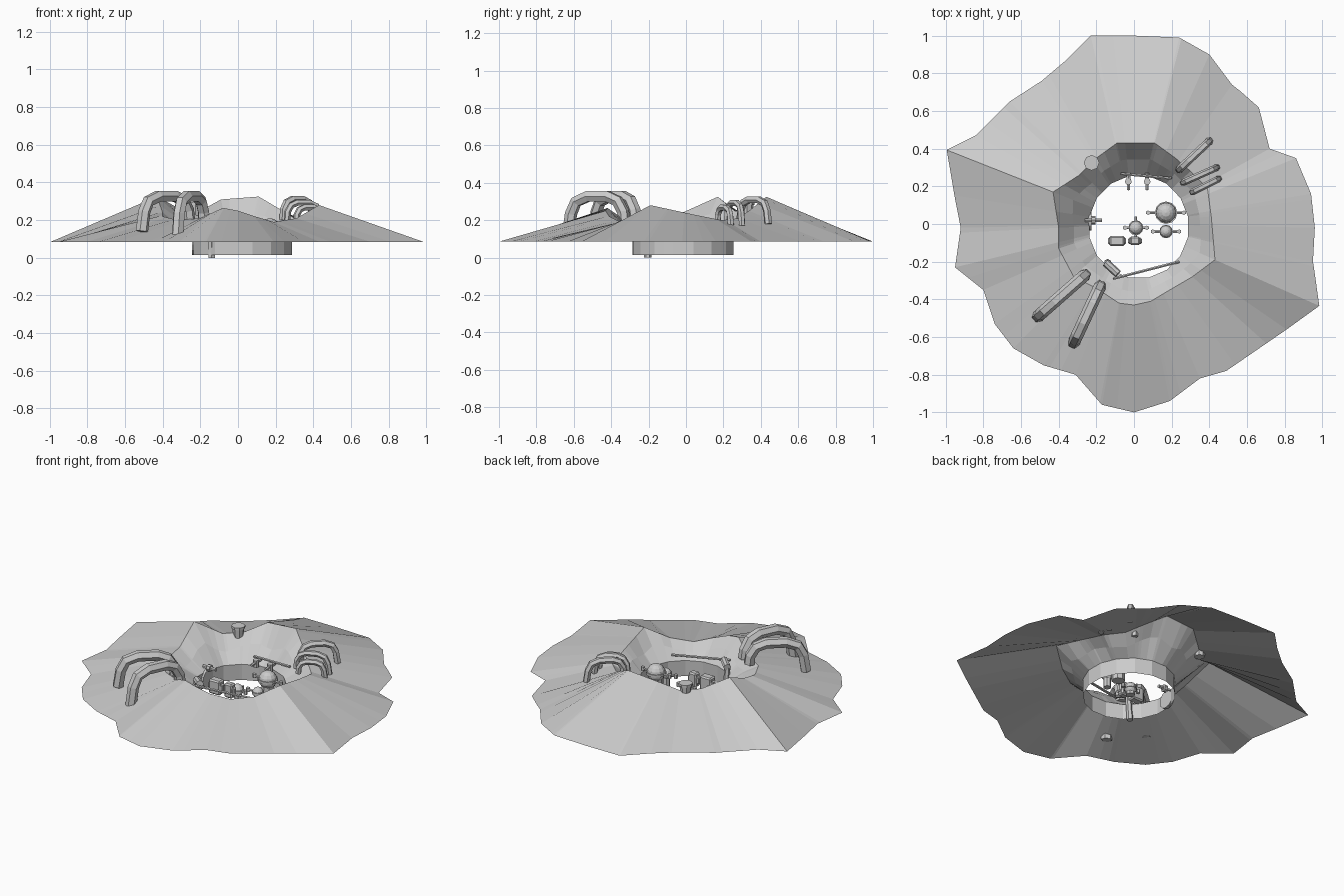
import bpy, bmesh, math, random
from mathutils import Vector

if "Cube" in bpy.data.objects:
    bpy.data.objects.remove(bpy.data.objects["Cube"])
random.seed(4)


def add_mesh(name, bm):
    bmesh.ops.recalc_face_normals(bm, faces=bm.faces[:])
    me = bpy.data.meshes.new(name)
    bm.to_mesh(me)
    bm.free()
    ob = bpy.data.objects.new(name, me)
    bpy.context.collection.objects.link(ob)
    return ob


def rod(name, a, b, r, sides=6, r2=None):
    a, b = Vector(a), Vector(b)
    bm = bmesh.new()
    bmesh.ops.create_cone(bm, cap_ends=True, segments=sides, radius1=r,
                          radius2=r if r2 is None else r2, depth=(b - a).length)
    ob = add_mesh(name, bm)
    ob.rotation_mode = 'QUATERNION'
    ob.rotation_quaternion = (b - a).to_track_quat('Z', 'Y')
    ob.location = (a + b) / 2
    return ob


def ball(name, c, r):
    bm = bmesh.new()
    bmesh.ops.create_uvsphere(bm, u_segments=12, v_segments=8, radius=r)
    add_mesh(name, bm).location = c


def box(name, c, size, bevel=0.008):
    bm = bmesh.new()
    bmesh.ops.create_cube(bm, size=1)
    for v in bm.verts:
        v.co = Vector(v.co[i] * size[i] for i in range(3))
    bmesh.ops.bevel(bm, geom=bm.edges[:], offset=bevel, segments=1, affect='EDGES')
    add_mesh(name, bm).location = c


def arch(name, a, b, top, r):
    # hexagonal tube bent over from one foot to the other
    a, b = Vector(a), Vector(b)
    run = b - a
    path = [a]
    for t, h in ((0.02, .6), (.12, .88), (.3, 1), (.65, 1), (.86, .86), (.95, .55)):
        p = a + run * t
        base = min(a.z, b.z)
        p.z = base + (top - r - base) * h
        path.append(p)
    path.append(b)
    side = Vector((run.x, run.y, 0)).normalized().cross(Vector((0, 0, 1)))
    bm = bmesh.new()
    rings = []
    for i, p in enumerate(path):
        d = (path[min(i + 1, len(path) - 1)] - path[max(i - 1, 0)]).normalized()
        up = side.cross(d)
        rings.append([bm.verts.new(p + r * (math.cos(k * math.pi / 3) * side + math.sin(k * math.pi / 3) * up))
                      for k in range(6)])
    for r0, r1 in zip(rings, rings[1:]):
        for k in range(6):
            bm.faces.new((r0[k], r0[(k + 1) % 6], r1[(k + 1) % 6], r1[k]))
    bm.faces.new(rings[0])
    bm.faces.new(rings[-1])
    add_mesh(name, bm)


# crater outlines: foot of the slope, then the rim with its heights
foot = [(-.23, 1), (0, 1), (.24, .99), (.40, .90), (.52, .74), (.66, .63), (.72, .40), (.86, .35),
        (.94, .16), (.96, -.02), (.95, -.2), (.99, -.43), (.81, -.56), (.49, -.78), (.35, -.82),
        (.19, -.94), (0, -1), (-.17, -.96), (-.31, -.80), (-.48, -.75), (-.64, -.66), (-.74, -.53),
        (-.80, -.35), (-.95, -.23), (-.92, -.02), (-1, .39), (-.84, .47), (-.66, .65), (-.49, .76), (-.36, .87)]
foot = [(x, y, .085) for x, y in foot]
rim = [(-.09, .43, .31), (.11, .43, .325), (.22, .35, .26), (.3, .28, .21), (.39, .19, .2), (.41, .04, .23),
       (.43, -.19, .28), (.31, -.28, .21), (.19, -.35, .19), (.09, -.41, .22), (0, -.43, .25), (-.08, -.42, .265),
       (-.2, -.34, .21), (-.32, -.28, .2), (-.4, -.13, .22), (-.4, -.02, .24), (-.43, .17, .325),
       (-.29, .26, .25), (-.2, .35, .25)]
wall = [(.025 + .267 * math.cos(k * math.pi / 8 + .2), -.015 + .275 * math.sin(k * math.pi / 8 + .2), .115)
        for k in range(16)]


def ang(p):
    return math.atan2(p[1], p[0])


def hit(poly, a):
    # point where the ray at angle a crosses the outline
    d = Vector((math.cos(a), math.sin(a)))
    for p, q in zip(poly, poly[1:] + poly[:1]):
        p, q = Vector(p), Vector(q)
        cp, cq = d.cross(p.xy), d.cross(q.xy)
        if cp * cq <= 1e-12 and abs(cp - cq) > 1e-9:
            r = p.lerp(q, min(1, max(0, cp / (cp - cq))))
            if r.xy.dot(d) > 0:
                return r


angles = []
for a in sorted(ang(p) for p in foot + rim + wall):
    if not angles or a - angles[-1] > .012:
        angles.append(a)
bm = bmesh.new()
cols = []
for i, a in enumerate(angles):
    f, r, w = hit(foot, a), hit(rim, a), hit(wall, a)
    m = w.lerp(r, .5)
    m.z = w.z + (r.z - w.z) * (.5 + .12 * math.sin(a * 7))
    low = Vector((w.x, w.y, .015))
    cols.append([bm.verts.new(v) for v in (f, r, m, w, low)])
for c0, c1 in zip(cols, cols[1:] + cols[:1]):
    for k in range(4):
        bm.faces.new((c0[k], c0[k + 1], c1[k + 1], c1[k]))
add_mesh("crater", bm)

# large and small arched pipes over the rim
arch("large_pipe_a", (-.26, -.27, .2), (-.51, -.49, .14), .36, .033)
arch("large_pipe_b", (-.18, -.33, .19), (-.32, -.63, .12), .36, .033)
arch("small_pipe_a", (.24, .29, .2), (.4, .44, .18), .33, .021)
arch("small_pipe_b", (.26, .22, .19), (.44, .3, .17), .31, .018)
arch("small_pipe_c", (.31, .17, .19), (.45, .24, .17), .285, .018)

# barrel standing on the rim
rod("barrel", (-.225, .325, .22), (-.225, .325, .285), .03, 8, .036)
rod("barrel_lid", (-.225, .325, .28), (-.225, .325, .295), .041, 8)

# rails across the inner slope, with spouts below the back one
rod("front_rail", (-.11, -.29, .175), (.24, -.2, .15), .008)
rod("back_rail", (-.07, .267, .16), (.2, .242, .175), .008)
for x in (-.03, .07):
    rod("spout_pipe", (x, .27, .15), (x, .22, .15), .012)
    rod("spout_head", (x, .225, .165), (x, .225, .12), .018, 8)
    rod("spout_tip", (x, .225, .15), (x, .18, .145), .009)

# tanks with side pegs
for name, x, y, z, r, reach in (("large_tank", .17, .06, .155, .055, .095),
                                ("small_tank", .17, -.04, .11, .033, .07),
                                ("centre_tank", .01, -.02, .075, .037, .058)):
    ball(name, (x, y, z), r)
    rod(name + "_collar", (x, y, z - .008), (x, y, z + .008), r * 1.08, 12)
    rod(name + "_stand", (x, y, .03), (x, y, z), r * .7, 8)
    rod(name + "_bar", (x - reach, y, z), (x + reach, y, z), .008)
    for s in (-1, 1):
        rod(name + "_knob", (x + s * reach, y, z - .012), (x + s * reach, y, z + .012), .012)
rod("centre_cross_bar", (.01, -.075, .075), (.01, .04, .075), .007)

# machine boxes
box("machine_box_a", (-.09, -.09, .1), (.08, .055, .09))
box("machine_box_a_band", (-.09, -.09, .1), (.095, .04, .05))
box("machine_box_b", (.005, -.09, .1), (.055, .045, .09))
box("machine_box_b_band", (.005, -.09, .1), (.075, .035, .05))

# round hatch and valve on the left wall
rod("hatch", (-.245, .02, .07), (-.225, .02, .07), .055, 12)
rod("valve_stem", (-.26, .02, .14), (-.17, .02, .14), .011)
rod("valve_wheel", (-.225, .02, .14), (-.205, .02, .14), .022, 8)

# slanted drain near the front left wall
rod("drain", (-.14, -.205, .008), (-.14, -.22, .17), .018)
rod("drain_head", (-.15, -.205, .17), (-.085, -.265, .18), .022, 8)
rod("drain_foot", (-.14, -.205, 0), (-.14, -.205, .03), .02)
